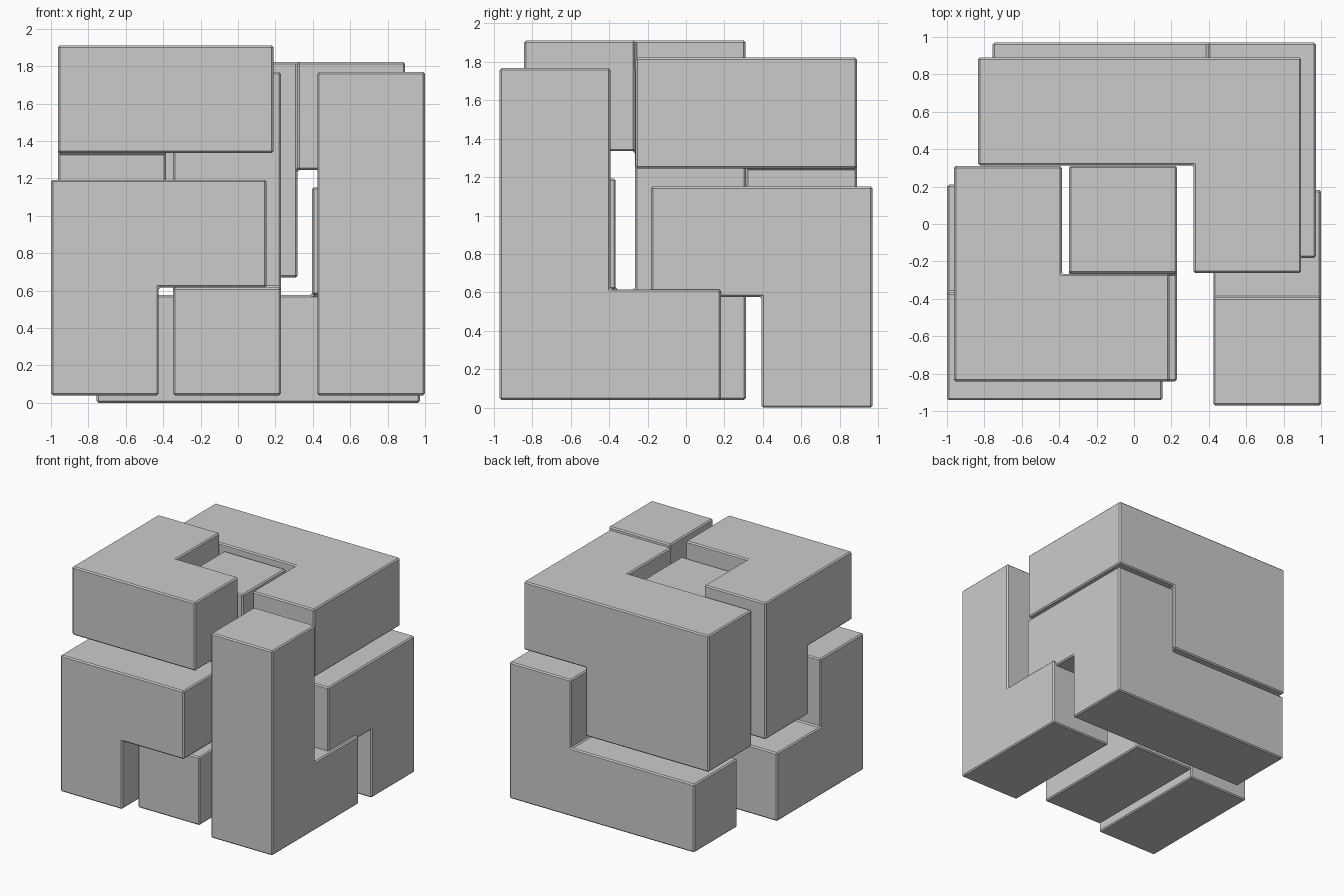
import bpy, bmesh
from mathutils import Vector

if "Cube" in bpy.data.objects:
    bpy.data.objects.remove(bpy.data.objects["Cube"])

S = 0.576          # edge length of one puzzle cell
BEVEL = 0.01

# name: (offset of the piece's cell grid, occupied cells as "xyz" digits)
PIECES = {
    "right_column_piece":    ((-0.728, -0.970, 0.040), "200 201 202 210"),
    "top_front_left_piece":  ((-0.962, -0.842, 0.183), "002 102 012 011"),
    "top_back_piece":        ((-0.834, -0.838, 0.094), "022 122 222 212 021 121"),
    "bottom_back_piece":     ((-0.756, -0.758, 0.000), "020 120 220 221 211"),
    "front_left_piece":      ((-1.000, -0.942, 0.040), "000 001 101 010"),
    "centre_piece":          ((-0.923, -0.841, 0.040), "100 110 111 112"),
}


def make_piece(name, offset, cells):
    """Outer shell of a group of cubic cells, with narrow chamfered edges."""
    cells = {tuple(map(int, c)) for c in cells.split()}
    bm = bmesh.new()
    for cell in cells:
        for axis in range(3):
            u, v = (axis + 1) % 3, (axis + 2) % 3
            for side in (0, 1):
                neighbour = list(cell)
                neighbour[axis] += 2 * side - 1
                if tuple(neighbour) in cells:
                    continue
                quad = []
                for du, dv in ((0, 0), (1, 0), (1, 1), (0, 1)):
                    p = Vector(cell)
                    p[axis] += side
                    p[u] += du
                    p[v] += dv
                    quad.append(bm.verts.new(p * S))
                bm.faces.new(quad if side else quad[::-1])
    bmesh.ops.remove_doubles(bm, verts=bm.verts, dist=0.001)
    # merge the flat cell faces into whole faces
    bmesh.ops.dissolve_limit(bm, angle_limit=0.02, verts=bm.verts, edges=bm.edges)
    mesh = bpy.data.meshes.new(name)
    bm.to_mesh(mesh)
    bm.free()
    obj = bpy.data.objects.new(name, mesh)
    obj.location = offset
    bpy.context.collection.objects.link(obj)
    bevel = obj.modifiers.new("chamfer", 'BEVEL')
    bevel.width = BEVEL
    bevel.segments = 1
    bevel.limit_method = 'ANGLE'
    return obj


for name, (offset, cells) in PIECES.items():
    make_piece(name, offset, cells)
